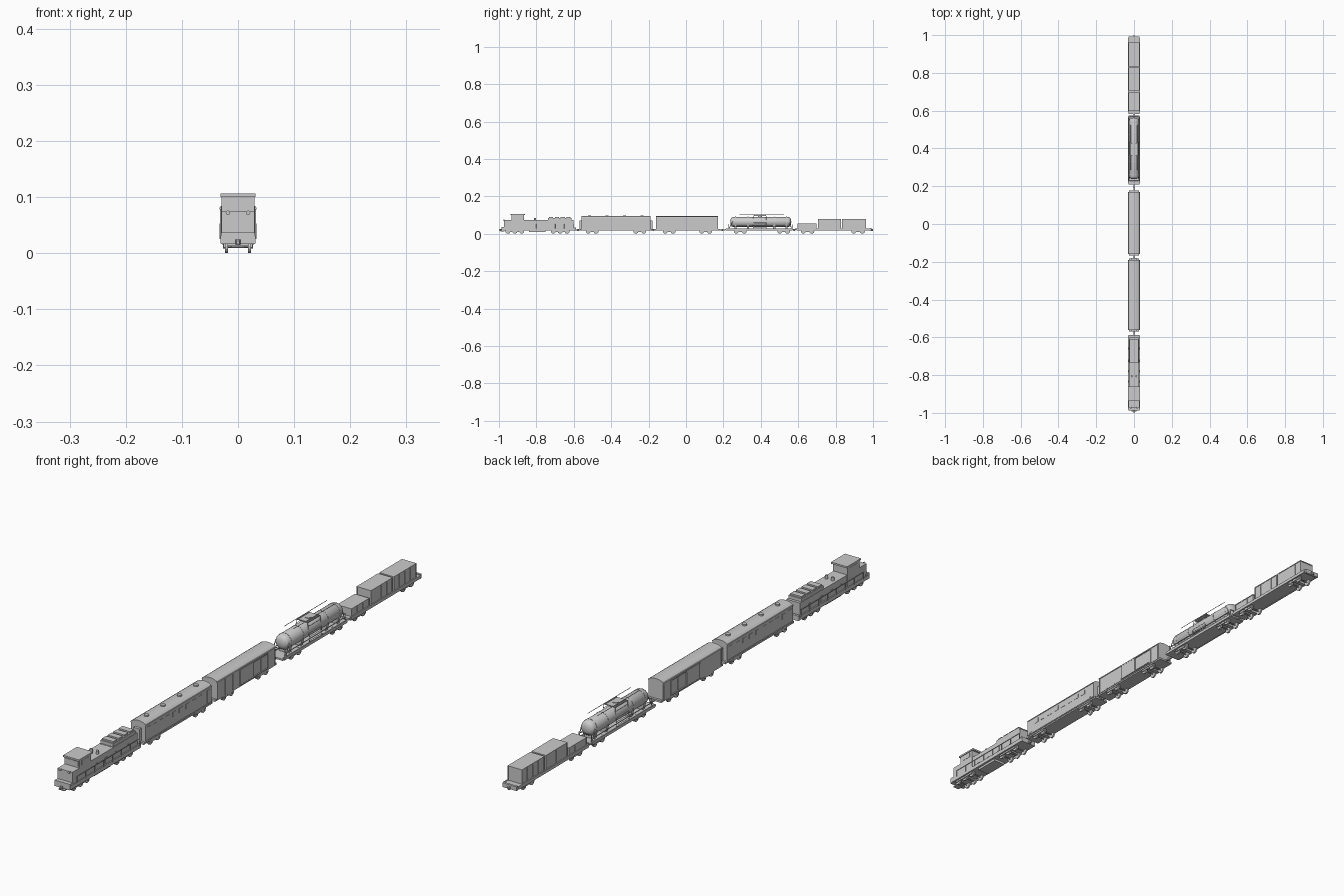
import bpy, bmesh, math
from mathutils import Vector

if "Cube" in bpy.data.objects:
    bpy.data.objects.remove(bpy.data.objects["Cube"])


def mesh_object(name, bm):
    bmesh.ops.recalc_face_normals(bm, faces=bm.faces)
    me = bpy.data.meshes.new(name)
    bm.to_mesh(me)
    bm.free()
    ob = bpy.data.objects.new(name, me)
    bpy.context.collection.objects.link(ob)
    return ob


def box(name, x, y, z):
    """Box from (min, max) ranges."""
    bm = bmesh.new()
    bmesh.ops.create_cube(bm, size=1)
    for v in bm.verts:
        v.co = [(a + b) / 2 + c * (b - a) for (a, b), c in zip((x, y, z), v.co)]
    return mesh_object(name, bm)


def pair(name, x, y, z):
    """Box on the right, mirrored to the left."""
    ob = box(name, x, y, z)
    m = ob.modifiers.new("mirror", 'MIRROR')
    m.use_axis[0] = True
    return ob


def rod(name, a, b, r, n=12):
    a, b = Vector(a), Vector(b)
    bm = bmesh.new()
    bmesh.ops.create_cone(bm, cap_ends=True, segments=n, radius1=r, radius2=r, depth=(b - a).length)
    q = Vector((0, 0, 1)).rotation_difference(b - a)
    for v in bm.verts:
        v.co = q @ v.co + (a + b) / 2
    return mesh_object(name, bm)


def extrude(name, pts, y0, y1):
    """Extrude an x-z profile along y."""
    bm = bmesh.new()
    f = bm.faces.new([bm.verts.new((x, y0, z)) for x, z in pts])
    new = bmesh.ops.extrude_face_region(bm, geom=[f])["geom"]
    bmesh.ops.translate(bm, verts=[v for v in new if isinstance(v, bmesh.types.BMVert)], vec=(0, y1 - y0, 0))
    return mesh_object(name, bm)


def arch(hw, low, eave, top, n=8):
    pts = [(-hw, low), (hw, low)]
    for i in range(n + 1):
        t = math.pi * i / n
        pts.append((hw * math.cos(t), eave + (top - eave) * math.sin(t)))
    return pts


def bogie(y, axles):
    span = max(axles)
    for d in axles:
        rod("axle", (-.02, y + d, .012), (.02, y + d, .012), .002, 8)
        for s in (-1, 1):
            rod("wheel", (s * .019, y + d, .012), (s * .0235, y + d, .012), .012, 16)
            rod("wheel_flange", (s * .0175, y + d, .012), (s * .019, y + d, .012), .013, 16).location.z = .001
            rod("axle_box", (s * .0235, y + d, .012), (s * .027, y + d, .012), .004, 8)
    pair("bogie_side", (.0235, .026), (y - span - .008, y + span + .008), (.010, .016))
    box("bogie_bolster", (-.024, .024), (y - .007, y + .007), (.012, .022))


def coupler(y0, y1):
    box("coupler", (-.0025, .0025), (y0, y1), (.017, .022))
    rod("coupler_knuckle", (0, (y0 + y1) / 2, .015), (0, (y0 + y1) / 2, .024), .005, 10)


# locomotive frame, porch and skirts
box("loco_frame", (-.031, .031), (-.985, -.59), (.017, .031))
box("front_apron", (-.030, .030), (-.987, -.968), (.016, .037))
box("rear_apron", (-.030, .030), (-.597, -.588), (.016, .034))
box("front_guard", (-.012, .012), (-.992, -.97), (.010, .013))
box("fuel_tank", (-.023, .023), (-.84, -.75), (.009, .018))
# nose, cab and hoods
box("nose", (-.029, .029), (-.972, -.93), (.03, .074))
box("cab", (-.029, .029), (-.932, -.867), (.03, .101))
box("cab_roof", (-.0315, .0315), (-.938, -.86), (.100, .106))
pair("cab_windscreen", (.004, .025), (-.9335, -.93), (.08, .096))
pair("cab_side_window", (.029, .0297), (-.92, -.88), (.08, .096))
box("mid_hood", (-.027, .027), (-.868, -.73), (.03, .073))
box("rear_hood", (-.027, .027), (-.74, -.602), (.03, .074))
box("radiator_housing", (-.025, .025), (-.737, -.612), (.073, .085))
for i in range(4):
    y = -.732 + i * .031
    box("radiator_fan_cover", (-.022, .022), (y, y + .022), (.084, .090))
for s in (-1, 1):
    rod("exhaust_stack", (s * .012, -.807, .072), (s * .012, -.807, .085), .005)
    rod("headlight", (s * .018, -.977, .072), (s * .018, -.97, .072), .004)
# locomotive handrails and side doors
    rod("handrail", (s * .032, -.95, .052), (s * .032, -.6, .052), .0011, 6)
    for i in range(8):
        y = -.95 + i * .05
        rod("handrail_post", (s * .032, y, .028), (s * .032, y, .052), .001, 6)
for y in (-.84, -.785, -.73, -.665):
    pair("hood_door", (.027, .028), (y, y + .012), (.035, .054))
bogie(-.915, (-.037, 0, .037))
bogie(-.673, (-.037, 0, .037))
coupler(-1.0, -.985)

# passenger coach
extrude("coach_body", arch(.029, .022, .082, .094), -.56, -.19)
box("coach_frame", (-.027, .027), (-.568, -.182), (.017, .024))
pair("coach_eave", (.028, .0305), (-.56, -.19), (.081, .084))
pair("coach_sill", (.028, .0305), (-.56, -.19), (.024, .028))
for i in range(8):
    y = -.52 + i * .037
    pair("coach_window", (.0285, .03), (y, y + .022), (.057, .073))
for y in (-.55, -.215):
    pair("coach_door", (.0285, .03), (y, y + .016), (.03, .075))
for i in range(4):
    y = -.515 + i * .093
    rod("roof_vent", (0, y, .092), (0, y, .0985), .008)
box("front_gangway", (-.012, .012), (-.57, -.558), (.022, .07))
box("rear_gangway", (-.012, .012), (-.192, -.18), (.022, .07))
bogie(-.502, (-.021, .021))
bogie(-.247, (-.021, .021))
coupler(-.59, -.565)

# covered wagon
extrude("wagon_body", arch(.029, .022, .083, .094), -.16, .17)
box("wagon_frame", (-.027, .027), (-.168, .178), (.017, .024))
pair("wagon_eave", (.028, .031), (-.16, .17), (.081, .084))
pair("wagon_sliding_door", (.028, .0325), (-.032, .042), (.028, .079))
pair("door_rail", (.029, .033), (-.035, .12), (.078, .081))
pair("door_lower_rail", (.029, .033), (-.035, .12), (.025, .028))
for y in (-.158, -.115, -.073, .085, .125, .165):
    pair("wagon_rib", (.028, .0305), (y, y + .003), (.024, .082))
bogie(-.09, (-.021, .021))
bogie(.105, (-.021, .021))
coupler(-.185, -.165)

# tank wagon frame
box("tank_wagon_deck", (-.029, .029), (.21, .575), (.019, .025))
pair("tank_side_sill", (.027, .031), (.215, .57), (.018, .028))
# tank with domed ends, lathed around y
bm = bmesh.new()
prof = [(0, .237), (.014, .239), (.023, .244), (.027, .252), (.027, .548), (.023, .556), (.014, .561), (0, .563)]
vs = [bm.verts.new((r, y, 0)) for r, y in prof]
es = [bm.edges.new(e) for e in zip(vs, vs[1:])]
bmesh.ops.spin(bm, geom=vs + es, axis=(0, 1, 0), cent=(0, 0, 0), angle=2 * math.pi, steps=24)
bmesh.ops.remove_doubles(bm, verts=bm.verts, dist=1e-5)
tank = mesh_object("tank", bm)
tank.location.z = .063
bpy.context.view_layer.objects.active = tank
tank.select_set(True)
bpy.ops.object.shade_smooth_by_angle(angle=math.radians(35))
for y in (.262, .33, .47, .535):
    rod("tank_band", (0, y, .063), (0, y + .004, .063), .0278, 24)
    extrude("tank_saddle", [(-.018, .024), (.018, .024), (.024, .05), (-.024, .05)], y - .004, y + .008)
# tank end braces, side pipes and roof walk
for s in (-1, 1):
    for y0, y1 in ((.228, .25), (.567, .548)):
        rod("tank_brace", (s * .027, y0, .024), (s * .026, y1, .066), .0016, 6)
        rod("end_rail_post", (s * .025, y0, .024), (s * .025, y0, .05), .0012, 6)
    rod("side_pipe", (s * .0285, .24, .04), (s * .0285, .56, .04), .0016, 6)
    rod("roof_rail", (s * .018, .285, .101), (s * .018, .525, .101), .001, 6)
    for y in (.36, .43):
        rod("ladder_stile", (s * .03, y, .026), (s * .022, y, .096), .001, 6)
    for i in range(5):
        x, z = s * (.0295 - i * .0015), .034 + i * .012
        rod("ladder_rung", (x, .36, z), (x, .43, z), .0007, 6)
for y in (.228, .567):
    rod("end_rail", (-.025, y, .05), (.025, y, .05), .0012, 6)
rod("tank_dome", (0, .395, .086), (0, .395, .099), .011, 16)
box("roof_platform", (-.022, .022), (.362, .428), (.094, .097))
pair("platform_support", (.017, .019), (.363, .427), (.096, .101))
bogie(.29, (-.021, .021))
bogie(.522, (-.021, .021))
coupler(.176, .212)

# container wagon
box("flat_deck", (-.029, .029), (.583, .99), (.02, .027))
pair("deck_side_sill", (.027, .031), (.59, .985), (.018, .029))
box("rear_beam", (-.028, .028), (.984, .992), (.015, .03))
for name, y0, y1, h in (("low_crate", .597, .697, .056), ("front_container", .706, .828, .079),
                        ("rear_container", .835, .962, .079)):
    box(name, (-.027, .027), (y0 + .002, y1 - .002), (.026, h - .002))
    box(name + "_lid", (-.0285, .0285), (y0, y1), (h - .003, h))
    n = 3 if h < .06 else 4
    for i in range(n + 1):
        y = y0 + (y1 - y0 - .003) * i / n
        pair(name + "_rib", (.026, .0285), (y, y + .003), (.027, h - .002))
bogie(.65, (-.023, .023))
bogie(.92, (-.023, .023))
coupler(.572, .586)
coupler(.99, 1.0)
